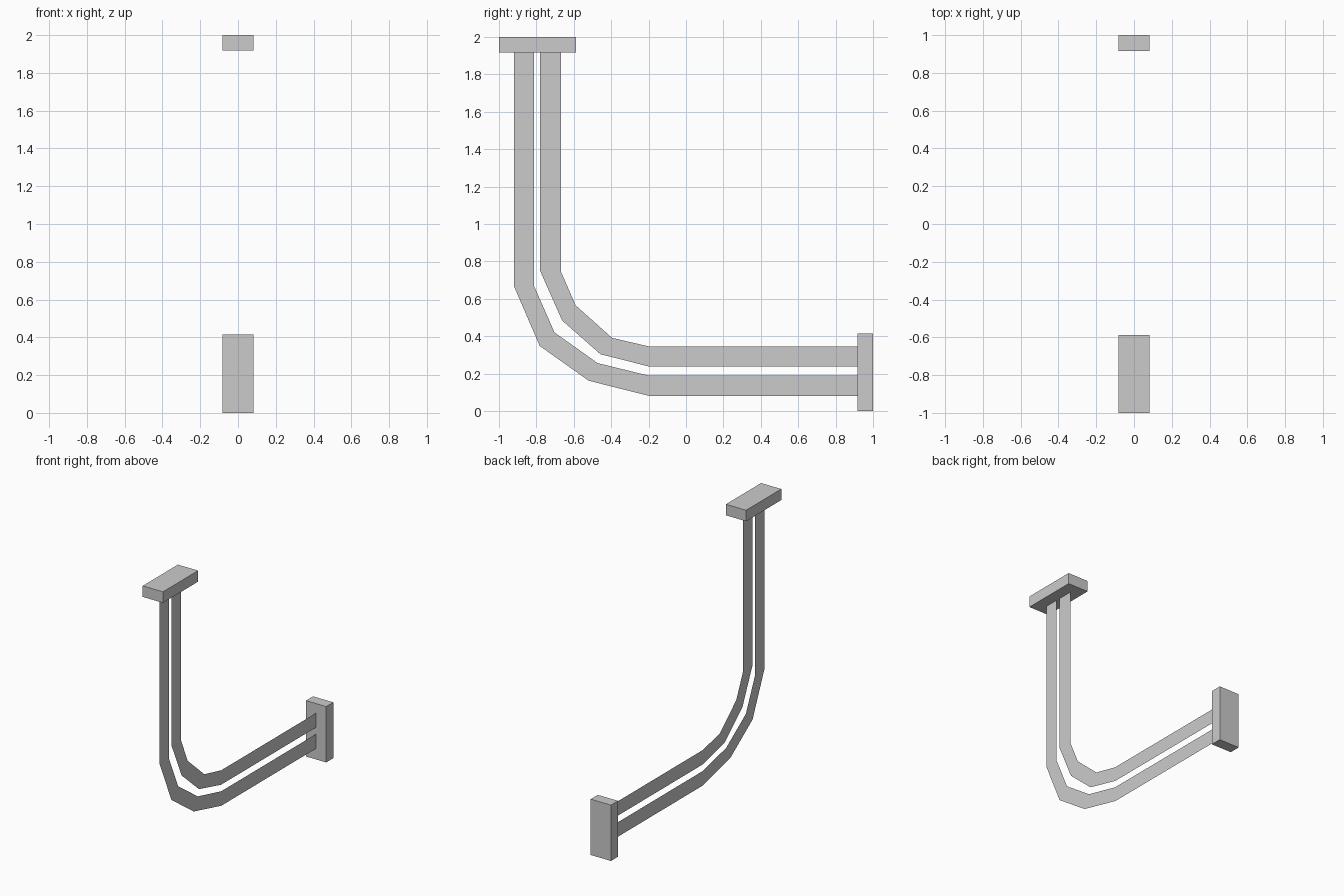
import bpy

if "Cube" in bpy.data.objects:
    bpy.data.objects.remove(bpy.data.objects["Cube"])


def make_object(name, verts, faces):
    mesh = bpy.data.meshes.new(name)
    mesh.from_pydata(verts, [], faces)
    mesh.update()
    obj = bpy.data.objects.new(name, mesh)
    bpy.context.collection.objects.link(obj)
    return obj


def block(name, lo, hi):
    bpy.ops.mesh.primitive_cube_add(
        size=1, location=[(a + b) / 2 for a, b in zip(lo, hi)])
    obj = bpy.context.object
    obj.name = name
    obj.scale = [b - a for a, b in zip(lo, hi)]
    bpy.ops.object.transform_apply(location=False, rotation=False, scale=True)


def flat_rail(name, outer, inner):
    # Paper-thin bent strip in the x = 0 plane, one quad per segment
    n = len(outer)
    verts = [(0, y, z) for y, z in outer + inner]
    faces = [(i, i + 1, n + i + 1, n + i) for i in range(n - 1)]
    make_object(name, verts, faces)


# End plates
W = 0.083
block("top_plate", (-W, -1.0, 1.918), (W, -0.587, 2.0))
block("back_plate", (-W, 0.917, 0.0), (W, 1.0, 0.415))

# Two bent rails joining the plates
flat_rail("outer_rail",
          [(-0.92, 1.918), (-0.92, 0.668), (-0.782, 0.348), (-0.52, 0.162), (-0.197, 0.081), (0.917, 0.081)],
          [(-0.812, 1.918), (-0.812, 0.668), (-0.703, 0.42), (-0.472, 0.256), (-0.197, 0.189), (0.917, 0.189)])
flat_rail("inner_rail",
          [(-0.781, 1.918), (-0.781, 0.752), (-0.662, 0.484), (-0.458, 0.304), (-0.197, 0.238), (0.917, 0.238)],
          [(-0.667, 1.918), (-0.667, 0.742), (-0.59, 0.565), (-0.395, 0.391), (-0.197, 0.345), (0.917, 0.345)])
